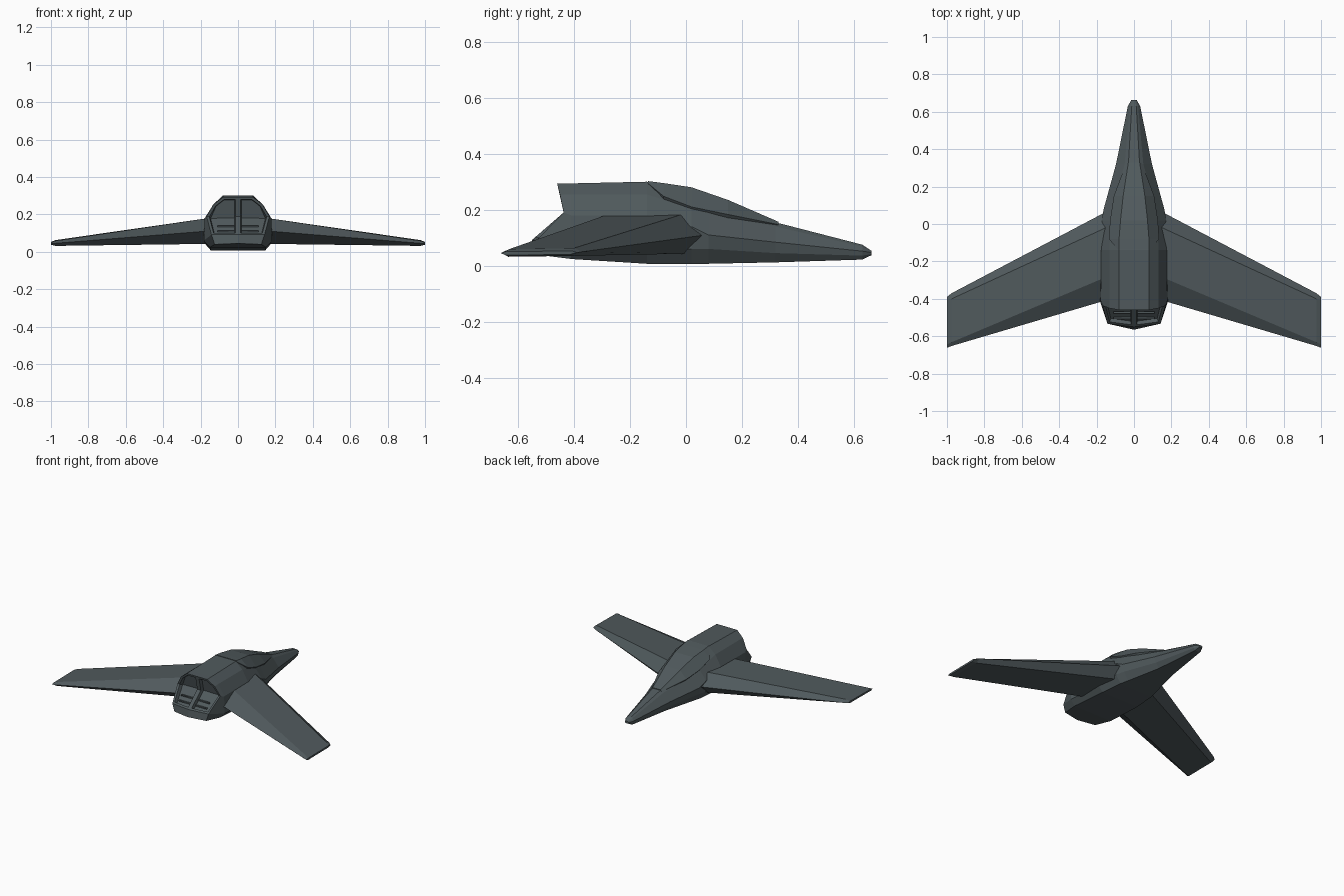
import bpy, bmesh
from mathutils import Vector

if "Cube" in bpy.data.objects:
    bpy.data.objects.remove(bpy.data.objects["Cube"])

hull = bpy.data.materials.new("dark slate grey")
hull.diffuse_color = (0.08, 0.101, 0.108, 1)
hull.use_nodes = True
hull.node_tree.nodes["Principled BSDF"].inputs["Base Color"].default_value = hull.diffuse_color


def finish(bm, name):
    bmesh.ops.recalc_face_normals(bm, faces=bm.faces)
    me = bpy.data.meshes.new(name)
    bm.to_mesh(me)
    bm.free()
    ob = bpy.data.objects.new(name, me)
    me.materials.append(hull)
    bpy.context.collection.objects.link(ob)
    return ob


def loft(bm, rings):
    """Skin closed rings of 3D points, return vertex rings."""
    vs = [[bm.verts.new(p) for p in r] for r in rings]
    for a, b in zip(vs, vs[1:]):
        n = len(a)
        for i in range(n):
            j = (i + 1) % n
            bm.faces.new((a[i], a[j], b[j], b[i]))
    return vs


def full_ring(half):
    """Right half outline, bottom centre to top centre, mirrored to a ring."""
    return half + [(-x, y, z) for x, y, z in reversed(half[1:-1])]


def section(y, *pts):
    h = [(x, y, z) for x, z in pts]
    return full_ring([(0, y, pts[0][1])] + h + [(0, y, pts[-1][1])])


# fuselage: sections from the tail to the nose
tail = full_ring([(0, -.565, .045), (.125, -.535, .04), (.142, -.533, .092),
                  (.168, -.437, .19), (.132, -.45, .253), (.08, -.46, .293),
                  (0, -.46, .293)])
rings = [
    tail,
    section(-.41, (.15, .024), (.183, .06), (.178, .18), (.131, .255), (.08, .294)),
    section(-.14, (.145, .007), (.182, .05), (.175, .18), (.132, .255), (.08, .30)),
    section(.02, (.13, .006), (.165, .06), (.172, .14), (.123, .203), (.07, .268)),
    section(.08, (.115, .007), (.15, .06), (.162, .11), (.118, .185), (.062, .245)),
    section(.32, (.06, .012), (.086, .045), (.096, .084), (.05, .14), (.03, .155)),
    section(.63, (.02, .022), (.03, .036), (.033, .052), (.022, .068), (.012, .075)),
    section(.663, (.008, .038), (.013, .042), (.014, .047), (.01, .051), (.005, .053)),
]
bm = bmesh.new()
vs = loft(bm, rings)
bm.faces.new(vs[-1])

# folded tail wall, with one recessed bay on each side
t = vs[0]
lip = bm.verts.new((0, -.55, .092))
mid = bm.verts.new((0, -.437, .19))
bays = []
for b, l, c, s, e in ((1, 2, 3, 4, 5), (11, 10, 9, 8, 7)):
    bm.faces.new((t[0], t[b], t[l], lip))
    bays.append([bm.faces.new((lip, t[l], t[c], mid)),
                 bm.faces.new((mid, t[c], t[s], t[e], t[6]))])
bmesh.ops.recalc_face_normals(bm, faces=bm.faces)
for bay in bays:
    bmesh.ops.inset_region(bm, faces=bay, thickness=.014, use_even_offset=True)
    bmesh.ops.inset_region(bm, faces=bay, thickness=.006, depth=-.022,
                           use_even_offset=True)
finish(bm, "fuselage")

# raised canopy shell
bm = bmesh.new()
rows = []
for y, tx, tz, sx, sz in ((-.135, .08, .302, .088, .294), (-.08, .08, .295, .134, .248),
                          (.02, .072, .28, .128, .21), (.15, .058, .235, .108, .183),
                          (.33, .03, .157, .04, .147)):
    rows.append(section(y, (sx - .012, sz - .016), (sx, sz), (tx, tz)))
vs = loft(bm, rows)
bm.faces.new(vs[0])
bm.faces.new(vs[-1])
finish(bm, "canopy")

# swept wings: (y, z) outlines at root, tip and tip edge
root = ((.07, .11), (-.015, .183), (-.28, .183), (-.405, .113), (-.3, .043), (-.0, .043))
tip = ((-.37, .05), (-.4, .063), (-.632, .059), (-.652, .046), (-.635, .032), (-.41, .035))
edge = ((-.39, .047), (-.408, .053), (-.645, .05), (-.662, .045), (-.645, .038), (-.415, .04))
for side, name in ((1, "right_wing"), (-1, "left_wing")):
    bm = bmesh.new()
    vs = loft(bm, [[(side * x, y, z) for y, z in prof]
                   for x, prof in ((.14, root), (.975, tip), (1, edge))])
    bm.faces.new(vs[0])
    bm.faces.new(vs[-1])
    finish(bm, name)

# slats across the tail bays
for side in (1, -1):
    for k, (y, z) in enumerate(((-.474, .138), (-.502, .11))):
        bm = bmesh.new()
        bmesh.ops.create_cube(bm, size=1)
        bmesh.ops.scale(bm, vec=Vector((.09, .01, .008)), verts=bm.verts)
        bmesh.ops.translate(bm, vec=Vector((side * .065, y, z)), verts=bm.verts)
        finish(bm, f"tail_slat_{'right' if side > 0 else 'left'}_{k + 1}")
